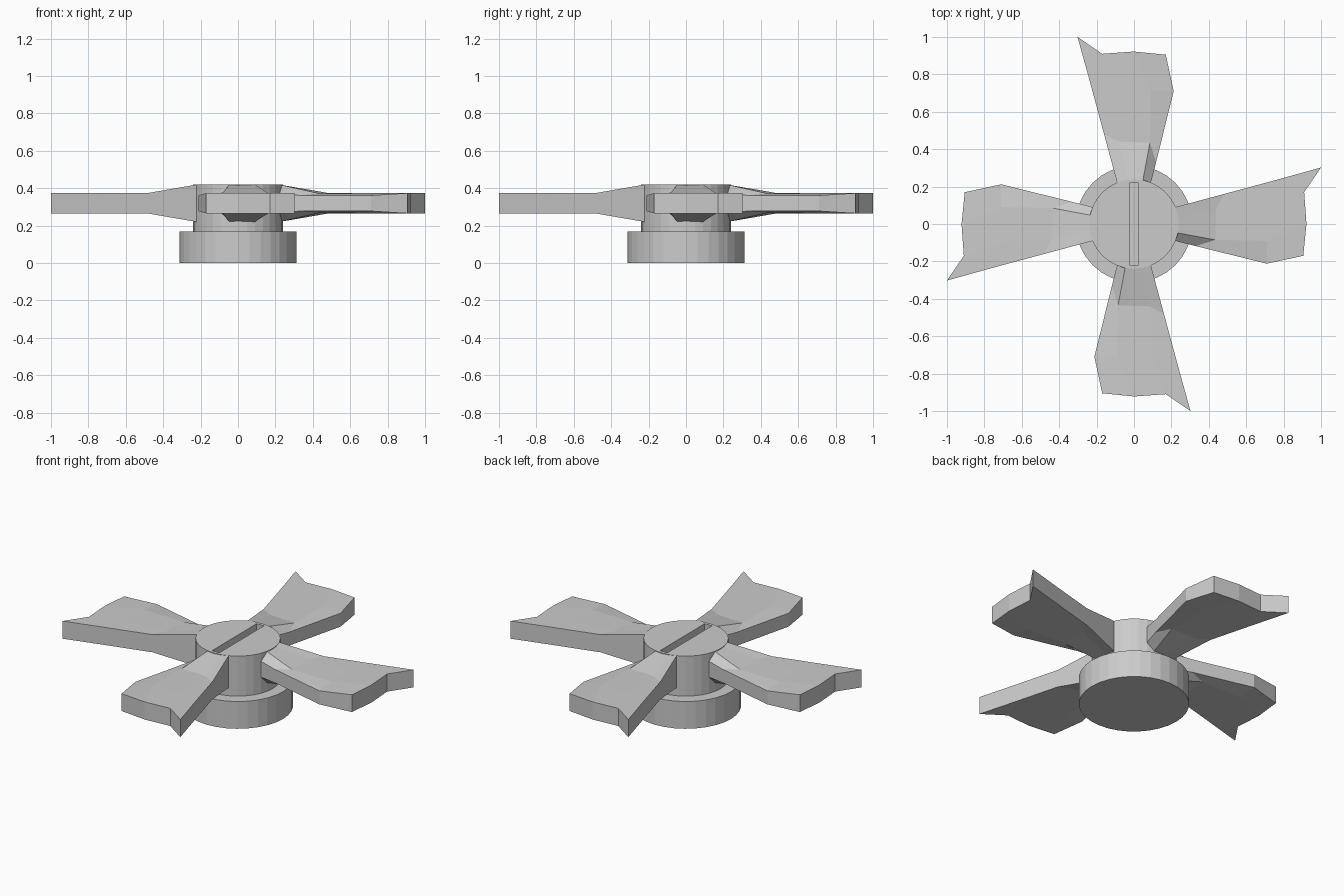
import bpy, bmesh
from math import cos, sin, pi

if "Cube" in bpy.data.objects:
    bpy.data.objects.remove(bpy.data.objects["Cube"])

MID_Z = 0.32  # mid height of the blades


def add_object(name, bm):
    bmesh.ops.recalc_face_normals(bm, faces=bm.faces)
    mesh = bpy.data.meshes.new(name)
    bm.to_mesh(mesh)
    bm.free()
    obj = bpy.data.objects.new(name, mesh)
    bpy.context.collection.objects.link(obj)
    return obj


# Stepped hub: wide foot and narrower post, spun from one profile
bm = bmesh.new()
rings = []
for r, z in [(0.312, 0), (0.312, 0.17), (0.24, 0.17), (0.24, 0.42)]:
    rings.append([bm.verts.new((r * cos(2 * pi * i / 32), r * sin(2 * pi * i / 32), z))
                  for i in range(32)])
for a, b in zip(rings, rings[1:]):
    for i in range(32):
        j = (i + 1) % 32
        bm.faces.new((a[i], a[j], b[j], b[i]))
bm.faces.new(rings[0])
bm.faces.new(rings[-1])
hub = add_object("hub", bm)

# Narrow slot cut in the top of the hub
bm = bmesh.new()
bmesh.ops.create_cube(bm, size=1)
for v in bm.verts:
    v.co = (v.co.x * 0.05, v.co.y * 0.44, 0.42 + v.co.z * 0.16)
cutter = add_object("slot_cutter", bm)
cutter.hide_render = True
cutter.hide_set(True)
cut = hub.modifiers.new("slot", 'BOOLEAN')
cut.object = cutter
cut.solver = 'EXACT'

# Blade cross-sections from root to end: (distance, sideways, half thickness)
SECTIONS = [
    [(0.22, -0.09, 0.05), (0.22, -0.045, 0.10), (0.22, 0.03, 0.10), (0.22, 0.09, 0.10)],
    [(0.33, -0.118, 0.042), (0.435, -0.085, 0.052), (0.44, 0.08, 0.055), (0.48, 0.16, 0.055)],
    [(0.71, -0.212, 0.042), (0.71, -0.09, 0.054), (0.71, 0.10, 0.055), (0.74, 0.23, 0.055)],
    [(0.905, -0.17, 0.054), (0.922, 0.0, 0.055), (0.91, 0.17, 0.055), (1.0, 0.302, 0.055)],
]


def make_blade(name, turn):
    bm = bmesh.new()
    c, s = cos(turn), sin(turn)

    def skin(side):
        return [[bm.verts.new((x * c - y * s, x * s + y * c, MID_Z + side * h))
                 for x, y, h in row] for row in SECTIONS]

    top, bottom = skin(1), skin(-1)
    for g in (top, bottom):
        for i in range(3):
            for j in range(3):
                bm.faces.new((g[i][j], g[i][j + 1], g[i + 1][j + 1], g[i + 1][j]))
    # Rim walls follow the outline of the skins
    loop = ([(0, j) for j in range(3)] + [(i, 3) for i in range(3)]
            + [(3, j) for j in (3, 2, 1)] + [(i, 0) for i in (3, 2, 1)])
    for (a, b), (e, f) in zip(loop, loop[1:] + loop[:1]):
        bm.faces.new((top[a][b], top[e][f], bottom[e][f], bottom[a][b]))
    return add_object(name, bm)


# Four identical blades around the hub
for k in range(4):
    make_blade(f"blade_{k + 1}", k * pi / 2)
